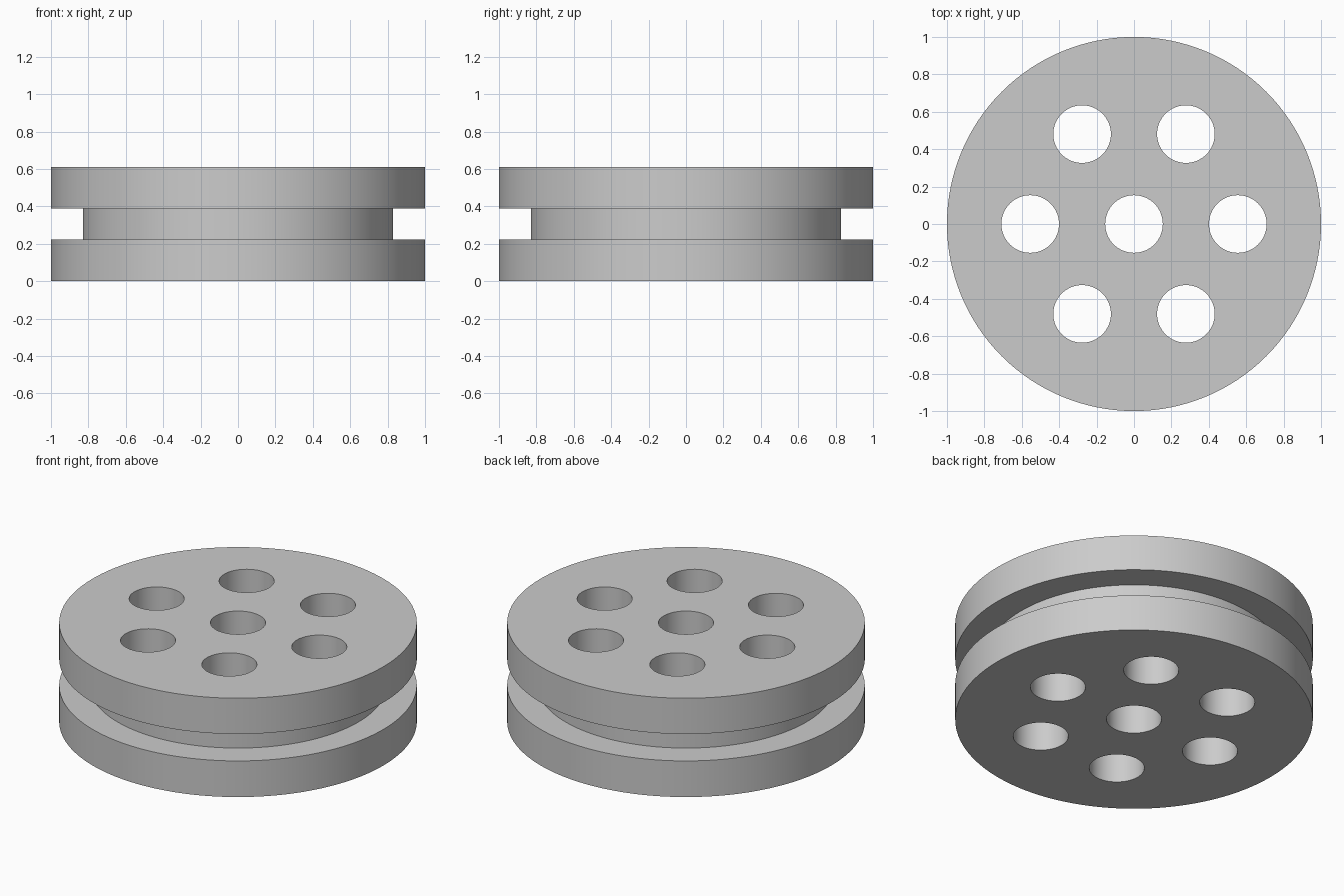
import bpy, bmesh
from math import cos, sin, pi
from mathutils import Matrix, Vector

default = bpy.data.objects.get("Cube")
if default:
    bpy.data.objects.remove(default, do_unlink=True)

HEIGHT, RIM = 0.61, 1.0
GROOVE_LOW, GROOVE_HIGH, GROOVE_RADIUS = 0.223, 0.389, 0.83
HOLE_RADIUS, HOLE_CIRCLE = 0.154, 0.555

grey = bpy.data.materials.new("plain grey")
grey.use_nodes = True
colour = (0.6, 0.6, 0.6, 1)
grey.diffuse_color = colour
grey.node_tree.nodes["Principled BSDF"].inputs["Base Color"].default_value = colour


def make_object(name, bm):
    bmesh.ops.recalc_face_normals(bm, faces=bm.faces)
    mesh = bpy.data.meshes.new(name)
    bm.to_mesh(mesh)
    bm.free()
    mesh.materials.append(grey)
    obj = bpy.data.objects.new(name, mesh)
    bpy.context.collection.objects.link(obj)
    return obj


# Wheel body: grooved half section spun around the axle
profile = [(0, 0), (RIM, 0), (RIM, GROOVE_LOW), (GROOVE_RADIUS, GROOVE_LOW),
           (GROOVE_RADIUS, GROOVE_HIGH), (RIM, GROOVE_HIGH), (RIM, HEIGHT), (0, HEIGHT)]
bm = bmesh.new()
points = [bm.verts.new((r, 0, z)) for r, z in profile]
edges = [bm.edges.new(pair) for pair in zip(points, points[1:])]
bmesh.ops.spin(bm, geom=points + edges, cent=(0, 0, 0), axis=(0, 0, 1),
               angle=2 * pi, steps=128, use_merge=True)
bmesh.ops.remove_doubles(bm, verts=bm.verts, dist=0.0001)
# Merge each fan of triangles into a single flat face
bmesh.ops.dissolve_limit(bm, angle_limit=0.001, verts=bm.verts, edges=bm.edges)
wheel = make_object("pulley_wheel", bm)

# Hole cutters: axle bore and a ring of six lightening holes
centres = [Vector((0, 0, 0))]
centres += [HOLE_CIRCLE * Vector((cos(i * pi / 3), sin(i * pi / 3), 0)) for i in range(6)]
bm = bmesh.new()
for centre in centres:
    bmesh.ops.create_cone(bm, cap_ends=True, segments=64, radius1=HOLE_RADIUS,
                          radius2=HOLE_RADIUS, depth=HEIGHT * 2,
                          matrix=Matrix.Translation(centre + Vector((0, 0, HEIGHT / 2))))
cutter = make_object("hole_cutters", bm)
cutter.hide_render = True

# Cut the holes, then remove the helper
cut = wheel.modifiers.new("holes", 'BOOLEAN')
cut.operation = 'DIFFERENCE'
cut.solver = 'EXACT'
cut.object = cutter
bpy.ops.object.select_all(action='DESELECT')
wheel.select_set(True)
bpy.context.view_layer.objects.active = wheel
bpy.ops.object.modifier_apply(modifier=cut.name)
bpy.data.objects.remove(cutter, do_unlink=True)

# Smooth curved walls with crisp rims
bpy.ops.object.shade_smooth_by_angle(angle=pi / 6)
